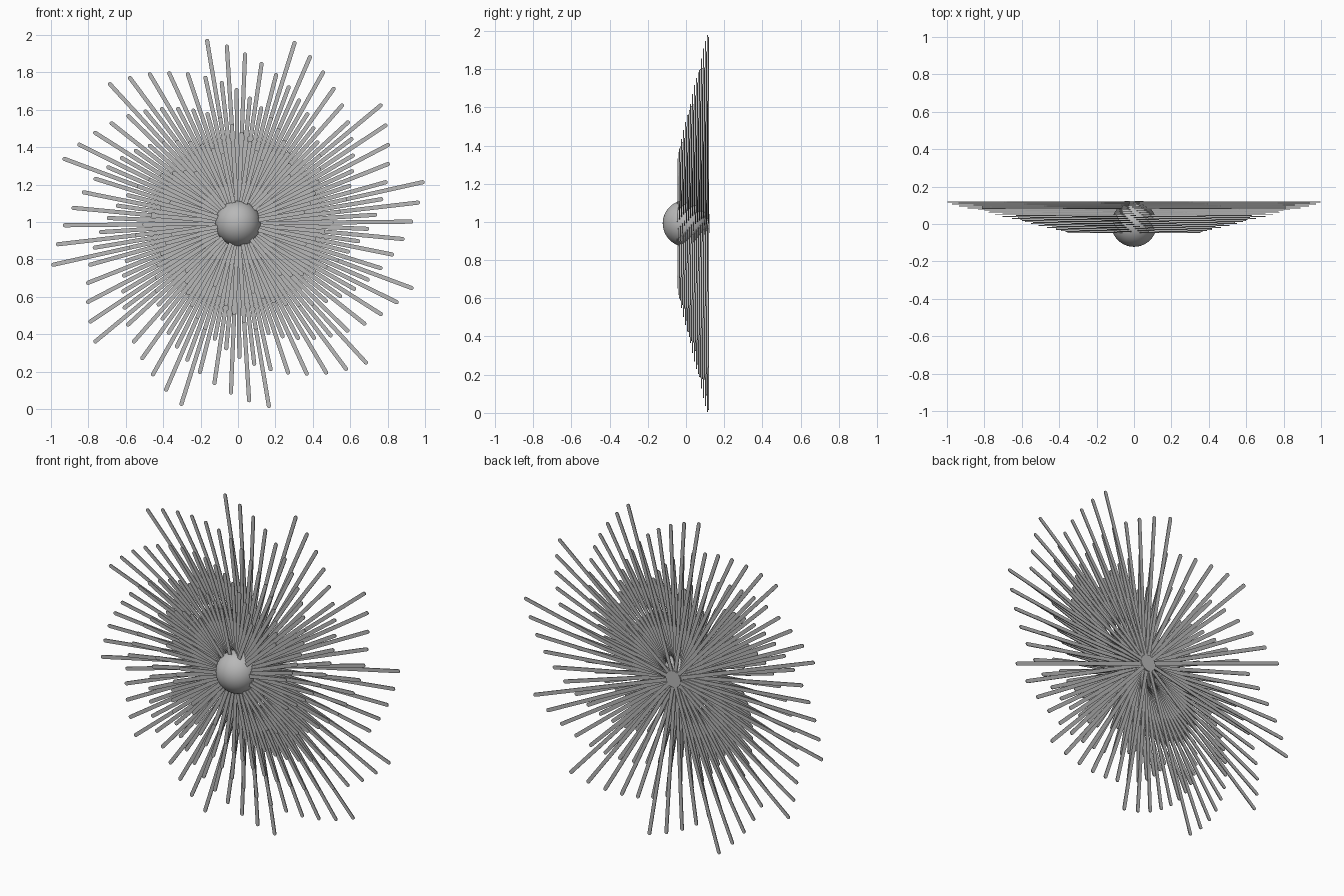
import bpy, bmesh, math
from mathutils import Matrix, Vector

if "Cube" in bpy.data.objects:
    bpy.data.objects.remove(bpy.data.objects["Cube"])

CENTRE = Vector((0, 0, 0.992))
LAYERS, SPOKES = 32, 6
HALF_W, THICK = 0.011, 0.005

grey = bpy.data.materials.new("plain grey")
grey.diffuse_color = (0.48, 0.48, 0.48, 1)
grey.use_nodes = True
grey.node_tree.nodes["Principled BSDF"].inputs["Base Color"].default_value = grey.diffuse_color


def finish(name, bm, angle):
    mesh = bpy.data.meshes.new(name)
    bm.to_mesh(mesh)
    bm.free()
    mesh.materials.append(grey)
    ob = bpy.data.objects.new(name, mesh)
    bpy.context.collection.objects.link(ob)
    bpy.ops.object.select_all(action='DESELECT')
    ob.select_set(True)
    bpy.context.view_layer.objects.active = ob
    bpy.ops.object.shade_smooth_by_angle(angle=math.radians(angle))
    return ob


def add_bar(bm, length, y, angle):
    # Flat strip from the axis outwards, with a half-round end
    outline = [(0, HALF_W), (0, -HALF_W)]
    for s in range(9):
        a = -math.pi / 2 + math.pi * s / 8
        outline.append((length - HALF_W + HALF_W * math.cos(a), HALF_W * math.sin(a)))
    place = Matrix.Translation(CENTRE + Vector((0, y, 0))) @ Matrix.Rotation(-angle, 4, 'Y')
    front, back = [[bm.verts.new(place @ Vector((u, d, v))) for u, v in outline]
                   for d in (-THICK / 2, THICK / 2)]
    n = len(outline)
    bm.faces.new(front)
    bm.faces.new(back[::-1])
    for i in range(n):
        j = (i + 1) % n
        bm.faces.new((front[j], front[i], back[i], back[j]))


# Bars: layers of six, each turned and shortened towards the front
bm = bmesh.new()
for i in range(LAYERS):
    for k in range(SPOKES):
        add_bar(bm, 1.022 - 0.0213 * i, 0.1185 - 0.0053 * i,
                math.radians(12.6 + 27 * i + 60 * k))
bmesh.ops.recalc_face_normals(bm, faces=bm.faces)
finish("radiating_bars", bm, 40)

# Round hub in the middle
bm = bmesh.new()
bmesh.ops.create_uvsphere(bm, u_segments=48, v_segments=24, radius=0.122,
                          matrix=Matrix.Translation(CENTRE))
finish("hub_sphere", bm, 60)

# Small flat disc closing the hub at the back
bm = bmesh.new()
bmesh.ops.create_cone(bm, cap_ends=True, segments=32, radius1=0.05, radius2=0.05, depth=0.012,
                      matrix=Matrix.Translation(CENTRE + Vector((0, 0.1165, 0)))
                      @ Matrix.Rotation(math.pi / 2, 4, 'X'))
finish("back_disc", bm, 40)
